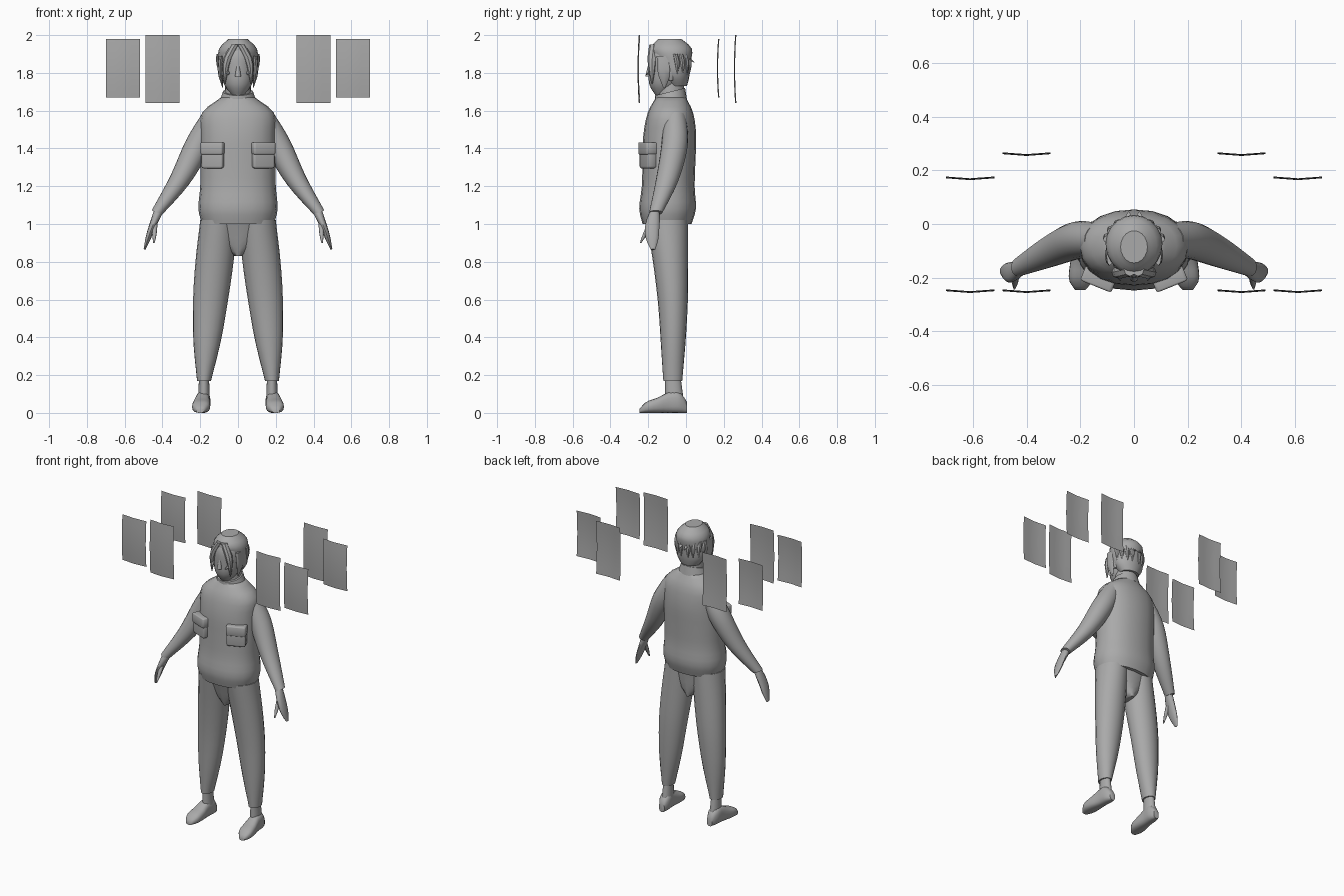
import bpy, bmesh
from math import sin, cos, pi, radians
from mathutils import Vector, Matrix

cube = bpy.data.objects.get("Cube")
if cube:
    bpy.data.objects.remove(cube)

grey = bpy.data.materials.new("plain grey")
grey.use_nodes = True
grey.diffuse_color = (0.4, 0.4, 0.4, 1)
grey.node_tree.nodes["Principled BSDF"].inputs["Base Color"].default_value = grey.diffuse_color
side_axis, depth_axis, up_axis = Vector((1, 0, 0)), Vector((0, 1, 0)), Vector((0, 0, 1))
sleeve_axis = Vector((.9, 0, .4))
collar_axis = Vector((0, 1, .25))


def finish(name, bm, mirror=False, crease=50):
    mesh = bpy.data.meshes.new(name)
    bm.to_mesh(mesh)
    bm.free()
    mesh.materials.append(grey)
    obj = bpy.data.objects.new(name, mesh)
    bpy.context.collection.objects.link(obj)
    bpy.ops.object.select_all(action='DESELECT')
    obj.select_set(True)
    bpy.context.view_layer.objects.active = obj
    bpy.ops.object.shade_smooth_by_angle(angle=radians(crease))
    if mirror:
        obj.modifiers.new("Mirror", 'MIRROR')


def spline(values, t):
    """Smooth curve through evenly spaced values, for t from start to end."""
    last = len(values) - 1
    index = min(int(t * last), last - 1)
    f = t * last - index
    before, start, end, after = [values[max(0, min(last, index + k))] for k in (-1, 0, 1, 2)]
    leave, arrive = (end - before) / 2, (after - start) / 2
    bend = (end - start) * 3 - leave * 2 - arrive
    twist = (start - end) * 2 + leave + arrive
    return start + leave * f + bend * f ** 2 + twist * f ** 3


def power(value, exponent):
    return abs(value) ** exponent * (1 if value > 0 else -1)


def loft(name, path, widths, depths, across=side_axis, along=depth_axis, mirror=False,
         sides=20, steps=12, squareness=1, grounded=False, crease=50):
    """Skin ovals whose centre, width and depth each follow a spline."""
    bm = bmesh.new()
    points = [Vector(point) for point in path]
    rings = []
    for step in range(steps + 1):
        t = step / steps
        width, depth = spline(widths, t), spline(depths, t)
        centre = spline(points, t)
        if grounded:
            centre = centre + along * depth
        ring = []
        for side in range(sides):
            angle = 2 * pi * side / sides
            ring.append(bm.verts.new(centre + across * width * power(cos(angle), squareness)
                                     + along * depth * power(sin(angle), squareness)))
        rings.append(ring)
    for lower, upper in zip(rings, rings[1:]):
        for side in range(sides):
            bm.faces.new((lower[side - 1], lower[side], upper[side], upper[side - 1]))
    bm.faces.new(rings[0])
    bm.faces.new(rings[-1])
    bmesh.ops.recalc_face_normals(bm, faces=bm.faces)
    finish(name, bm, mirror, crease)


def lock(name, path, width, depth):
    """A mirrored tuft of hair that narrows to a point."""
    loft(name, path, [width, width, width / 8], [depth, depth, depth / 8],
         mirror=True, sides=8, steps=5, crease=30)


def pocket_box(name, centre, size, turn):
    bm = bmesh.new()
    bmesh.ops.create_cube(bm, size=1)
    bmesh.ops.bevel(bm, geom=bm.edges[:], offset=.1, segments=2, affect='EDGES', profile=.5)
    bm.transform(Matrix.Translation(centre) @ Matrix.Rotation(radians(turn), 4, 'Z')
                 @ Matrix.Diagonal((*size, 1)))
    finish(name, bm, True)


def panel(name, x, y, middle, half_height):
    """A thin sheet bowed towards the front."""
    bm = bmesh.new()
    bmesh.ops.create_grid(bm, x_segments=4, y_segments=6, size=1)
    for vert in bm.verts:
        a, b = vert.co.x, vert.co.y
        bow = (abs(a) + b * b - 1) / 150
        vert.co = (x + .09 * a, y + bow, middle + half_height * b)
    finish(name, bm, True)


# Jacket, collar and sleeves
loft("jacket", [(0, -.1, 1), (0, -.08, 1.67)],
     widths=[.19, .21, .2, .2, .2, .19, .09], depths=[.13, .15, .14, .14, .14, .12, .08],
     steps=18, squareness=.9)
loft("collar", [(0, -.08, 1.64), (0, -.085, 1.7)], widths=[.1, .08], depths=[.085, .08],
     along=collar_axis, steps=3)
loft("sleeve", [(.13, -.06, 1.57), (.21, -.06, 1.42), (.31, -.1, 1.23), (.43, -.16, 1.06)],
     widths=[.06, .07, .055, .03], depths=[.06, .07, .06, .035], across=sleeve_axis, mirror=True)

# Chest pockets with flaps
pocket_box("pocket", (.13, -.2, 1.35), (.12, .055, .11), turn=22)
pocket_box("pocket_flap", (.13, -.2, 1.4), (.125, .07, .065), turn=22)

# Hands
loft("hand", [(.42, -.165, 1.07), (.46, -.18, .97), (.495, -.175, .865)],
     widths=[.025, .02, .015, .005], depths=[.025, .037, .035, .012],
     across=sleeve_axis, mirror=True, sides=12)
loft("thumb", [(.44, -.19, 1), (.445, -.24, .9)], widths=[.014, .012, .004],
     depths=[.015, .012, .004], mirror=True, sides=8, steps=6)

# Trousers
loft("trouser_leg", [(.18, -.07, .17), (.145, -.07, .6), (.1, -.1, 1.02)],
     widths=[.037, .08, .1, .1], depths=[.05, .07, .09, .11], mirror=True)
loft("hips", [(0, -.08, .83), (0, -.1, 1.02)], widths=[.02, .13, .18],
     depths=[.07, .09, .11], steps=6)

# Ankles and shoes
loft("ankle", [(.18, -.06, .05), (.18, -.07, .2)], widths=[.032, .026], depths=[.05, .04],
     mirror=True, steps=4)
loft("shoe", [(.18, .004, 0), (.2, -.245, 0)], widths=[.02, .037, .038, .046, .045, .02],
     depths=[.03, .055, .055, .04, .03, .012], along=up_axis, mirror=True,
     squareness=.75, grounded=True)

# Neck and face
loft("neck", [(0, -.08, 1.62), (0, -.08, 1.77)], widths=[.075, .065], depths=[.07, .07], steps=3)
loft("face", [(0, -.13, 1.68), (0, -.1, 1.82), (0, -.1, 1.95)],
     widths=[.03, .075, .09, .09, .06], depths=[.03, .08, .1, .1, .07])
loft("nose", [(0, -.19, 1.85), (0, -.2, 1.78)], widths=[.008, .016], depths=[.008, .016],
     sides=8, steps=3)
loft("ear", [(.085, -.08, 1.76), (.095, -.075, 1.84)], widths=[.006, .01, .006],
     depths=[.01, .02, .015], mirror=True, sides=8, steps=4)

# Hair cap, parted fringe and loose locks
loft("hair_cap", [(0, -.045, 1.73), (0, -.07, 1.86), (0, -.085, 1.98)],
     widths=[.065, .1, .105, .1, .05], depths=[.05, .075, .095, .11, .06], crease=35)
lock("fringe", [(.015, -.17, 1.95), (.06, -.18, 1.86), (.07, -.18, 1.74)], .022, .024)
lock("side_lock", [(.09, -.12, 1.89), (.095, -.115, 1.8), (.08, -.115, 1.72)], .012, .035)
lock("front_tip", [(.06, -.16, 1.82), (.055, -.19, 1.8), (.05, -.21, 1.79)], .01, .015)
lock("back_tip", [(.02, 0, 1.88), (.02, .02, 1.87), (.02, .045, 1.855)], .015, .012)
for turn in (15, 35, 55, 75):
    x, y = .1 * sin(radians(turn)), .09 * cos(radians(turn)) - .07
    lock("back_lock", [(x, y - .01, 1.9), (x, y, 1.85), (x, y, 1.79)], .018, .014)

# Floating bowed panels, mirrored to both sides
for spot, inner_y, outer_y in (("front", -.25, -.25), ("back", .26, .17)):
    panel(spot + "_inner_panel", .4, inner_y, 1.82, .18)
    panel(spot + "_outer_panel", .61, outer_y, 1.825, .155)
